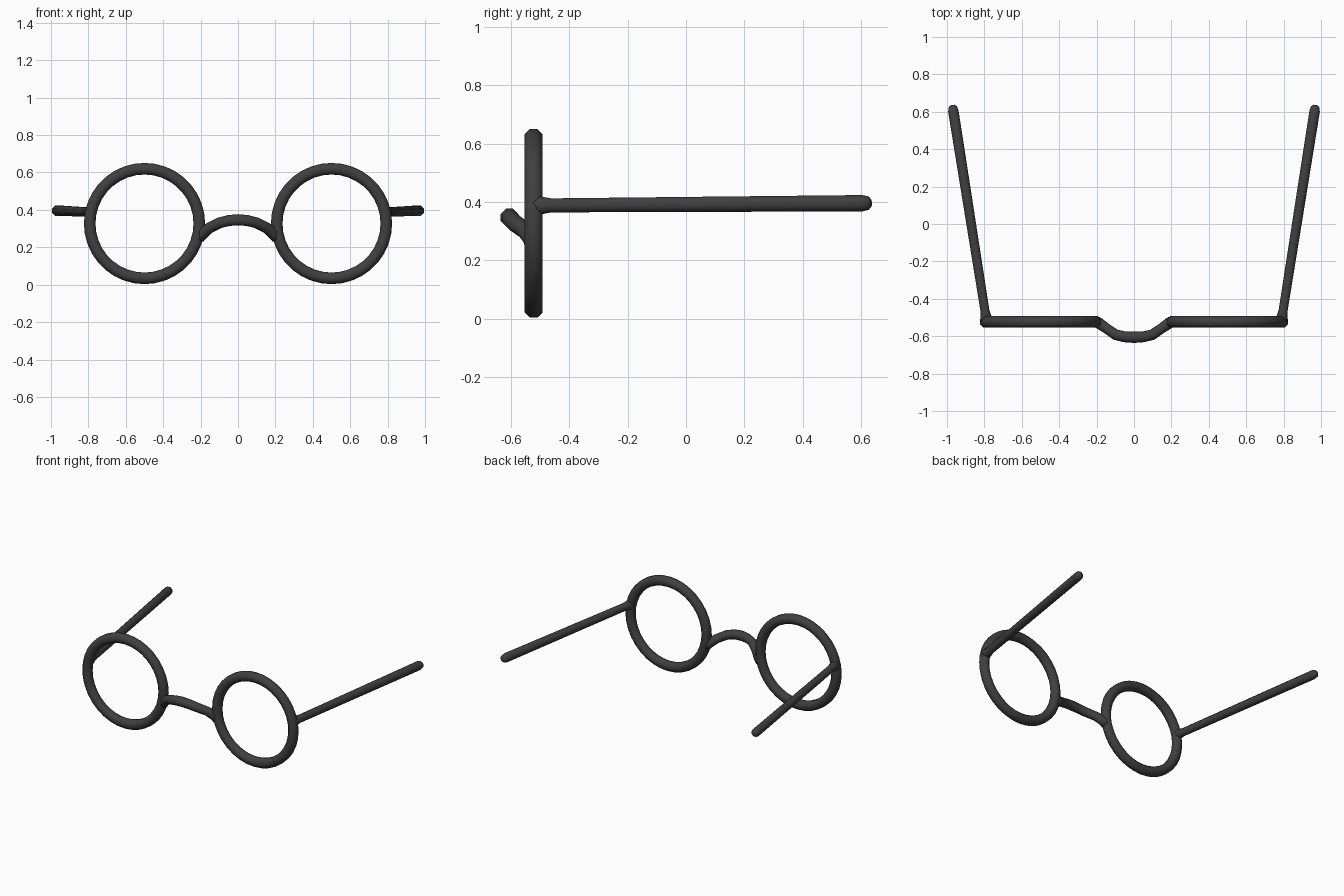
import bpy, bmesh, math
from mathutils import Vector

if "Cube" in bpy.data.objects:
    bpy.data.objects.remove(bpy.data.objects["Cube"])

SIDES = 8
black = bpy.data.materials.new("dark grey frame")
black.diffuse_color = (0.05, 0.05, 0.05, 1)
black.use_nodes = True
black.node_tree.nodes["Principled BSDF"].inputs["Base Color"].default_value = black.diffuse_color


def tube(name, points, radii, ref, closed=False):
    """Sweep an octagon along a path; radii are measured to the flats."""
    pts = [Vector(p) for p in points]
    n = len(pts)
    bm = bmesh.new()
    loops = []
    for i, p in enumerate(pts):
        if closed:
            t = pts[(i + 1) % n] - pts[i - 1]
        else:
            t = pts[min(i + 1, n - 1)] - pts[max(i - 1, 0)]
        t.normalize()
        u = t.cross(Vector(ref)).normalized()
        v = u.cross(t)
        r = radii[i] / math.cos(math.pi / SIDES)
        angles = [(k + 0.5) * math.tau / SIDES for k in range(SIDES)]
        loops.append([bm.verts.new(p + (u * math.cos(a) + v * math.sin(a)) * r) for a in angles])
    for i in range(n if closed else n - 1):
        a, b = loops[i], loops[(i + 1) % n]
        for k in range(SIDES):
            j = (k + 1) % SIDES
            bm.faces.new((a[k], a[j], b[j], b[k]))
    if not closed:
        bm.faces.new(loops[0])
        bm.faces.new(loops[-1])
    bmesh.ops.recalc_face_normals(bm, faces=bm.faces)
    for f in bm.faces:
        f.smooth = True
    mesh = bpy.data.meshes.new(name)
    bm.to_mesh(mesh)
    bm.free()
    mesh.materials.append(black)
    obj = bpy.data.objects.new(name, mesh)
    bpy.context.collection.objects.link(obj)
    return obj


FRONT_Y, RIM_Z, RIM_R = -0.523, 0.327, 0.293

for side, s in (("left", -1), ("right", 1)):
    # round lens rim
    rim = [(s * 0.5 + RIM_R * math.cos(a), FRONT_Y, RIM_Z + RIM_R * math.sin(a))
           for a in (i * math.tau / 36 for i in range(36))]
    tube(side + "_rim", rim, [0.031] * 36, (0, 1, 0), closed=True)

    # temple arm, flared at the hinge and rounded at the tip
    start = Vector((s * 0.787, -0.527, 0.388))
    end = Vector((s * 0.971, 0.636, 0.396))
    stops = [(0.0, 0.026), (0.02, 0.031), (0.055, 0.024), (0.5, 0.026),
             (0.972, 0.028), (0.991, 0.023), (1.0, 0.012)]
    tube(side + "_arm", [start.lerp(end, t) for t, r in stops],
         [r for t, r in stops], (0, 0, 1))

# arched nose bridge, bowed forward and flared where it meets the rims
half = [(0.208, -0.523, 0.245, 0.026), (0.192, -0.528, 0.272, 0.030),
        (0.152, -0.555, 0.304, 0.027), (0.098, -0.592, 0.331, 0.028),
        (0.05, -0.603, 0.343, 0.029)]
path = [(-x, y, z, r) for x, y, z, r in half] + [(0, -0.606, 0.347, 0.030)] + half[::-1]
tube("nose_bridge", [p[:3] for p in path], [p[3] for p in path], (0, 0, 1))
